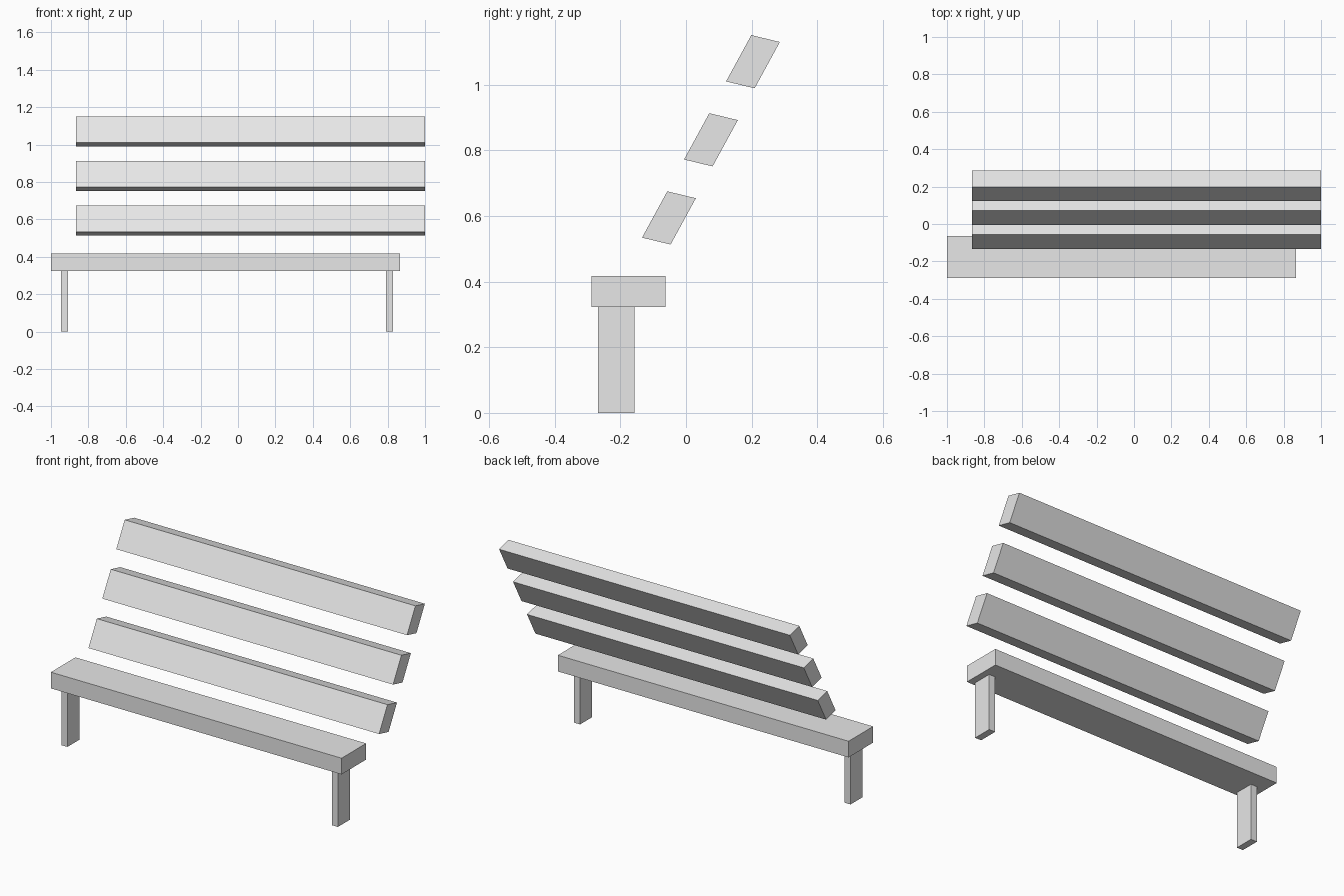
import bpy
import bmesh
from mathutils import Vector

cube = bpy.data.objects.get("Cube")
if cube:
    bpy.data.objects.remove(cube, do_unlink=True)

GREY = (0.8, 0.8, 0.8, 1.0)
grey = bpy.data.materials.new("plain_grey")
grey.use_nodes = True
grey.diffuse_color = GREY
grey.node_tree.nodes["Principled BSDF"].inputs["Base Color"].default_value = GREY


def beam(name, x0, x1, profile):
    """Extrude a closed (y, z) profile along x from x0 to x1."""
    bm = bmesh.new()
    face = bm.faces.new([bm.verts.new((x0, y, z)) for y, z in profile])
    grown = bmesh.ops.extrude_face_region(bm, geom=[face])
    moved = [v for v in grown["geom"] if isinstance(v, bmesh.types.BMVert)]
    bmesh.ops.translate(bm, verts=moved, vec=(x1 - x0, 0, 0))
    bmesh.ops.recalc_face_normals(bm, faces=bm.faces)
    mesh = bpy.data.meshes.new(name)
    bm.to_mesh(mesh)
    bm.free()
    mesh.materials.append(grey)
    obj = bpy.data.objects.new(name, mesh)
    bpy.context.collection.objects.link(obj)
    return obj


def rect(y0, y1, z0, z1):
    return [(y0, z0), (y1, z0), (y1, z1), (y0, z1)]


SEAT_BOTTOM = 0.323

# Seat plank
beam("seat", -1.0, 0.867, rect(-0.288, -0.063, SEAT_BOTTOM, 0.417))

# Two flat legs under the seat
for name, x in (("right_leg", -0.947), ("left_leg", 0.79)):
    beam(name, x, x + 0.039, rect(-0.268, -0.157, 0, SEAT_BOTTOM))

# Three slanted backrest slats, offset sideways from the seat
start = Vector((-0.134, 0.534))
rise = Vector((0.077, 0.141))
depth = Vector((0.087, -0.021))
step = Vector((0.128, 0.238))
for i, name in enumerate(("lower", "middle", "upper")):
    p = start + step * i
    beam(name + "_back_slat", -0.867, 1.0,
         [p, p + depth, p + depth + rise, p + rise])
